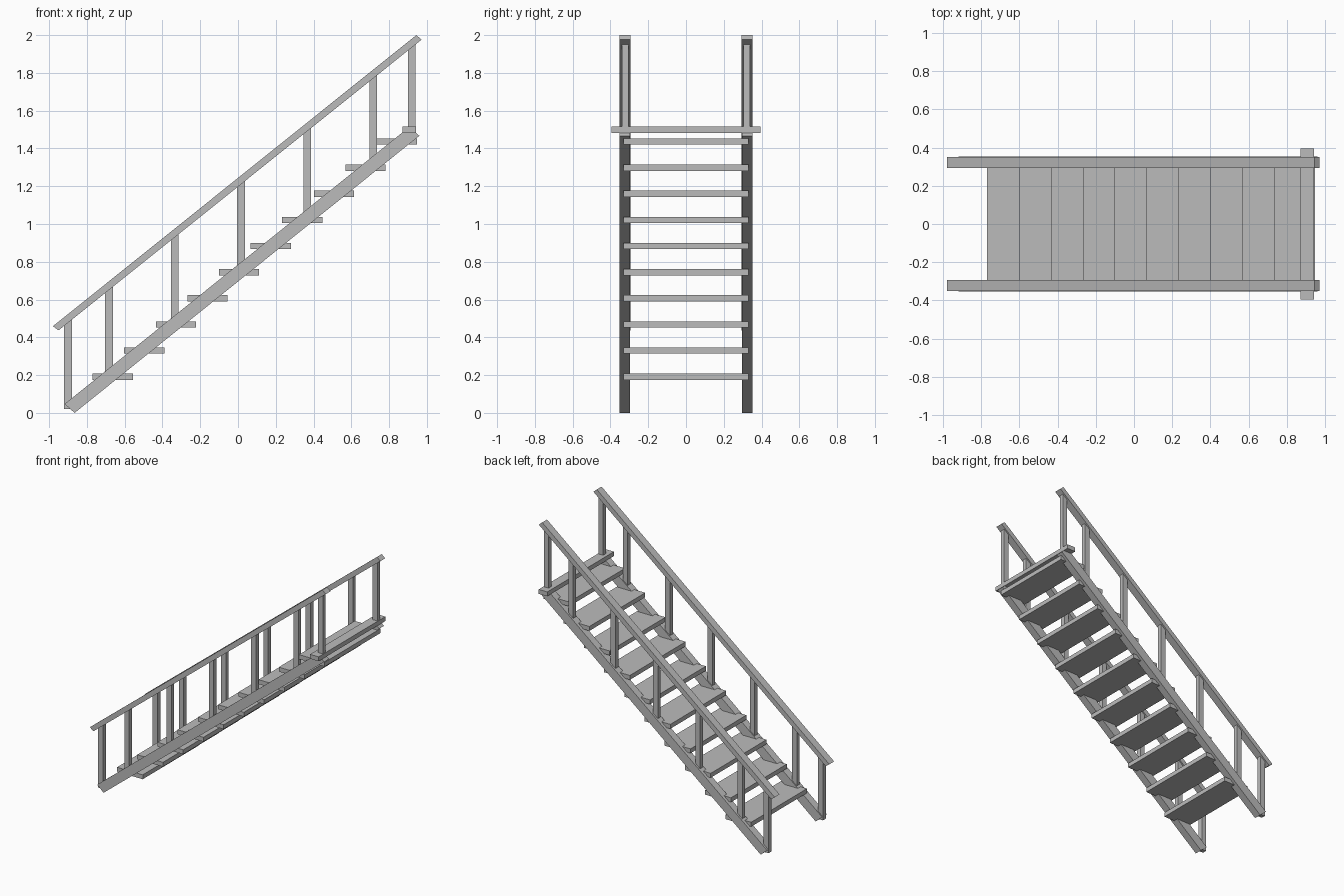
import bpy
import bmesh

cube = bpy.data.objects.get("Cube")
if cube:
    bpy.data.objects.remove(cube, do_unlink=True)

grey = bpy.data.materials.new("plain grey")
grey.use_nodes = True
GREY = (0.5, 0.5, 0.5, 1)
grey.diffuse_color = GREY
grey.node_tree.nodes["Principled BSDF"].inputs["Base Color"].default_value = GREY


def prism(name, profile, y0, y1):
    """Extrude a side profile of (x, z) points from y0 to y1."""
    bm = bmesh.new()
    face = bm.faces.new([bm.verts.new((x, y0, z)) for x, z in profile])
    ext = bmesh.ops.extrude_face_region(bm, geom=[face])
    verts = [v for v in ext["geom"] if isinstance(v, bmesh.types.BMVert)]
    bmesh.ops.translate(bm, verts=verts, vec=(0, y1 - y0, 0))
    bmesh.ops.recalc_face_normals(bm, faces=bm.faces)
    mesh = bpy.data.meshes.new(name)
    bm.to_mesh(mesh)
    bm.free()
    mesh.materials.append(grey)
    obj = bpy.data.objects.new(name, mesh)
    bpy.context.collection.objects.link(obj)
    return obj


def box(name, x0, x1, y0, y1, z0, z1):
    return prism(name, [(x0, z0), (x1, z0), (x1, z1), (x0, z1)], y0, y1)


SLOPE = 0.802


def stringer_z(x):
    return 0.02 + SLOPE * (x + 0.9)


def rail_z(x):
    return 0.448 + SLOPE * (x + 0.965)


# Treads
for i in range(10):
    x, z = -0.77 + i * 0.1673, 0.175 + i * 0.1383
    box(f"tread_{i + 1}", x, x + 0.213, -0.33, 0.33, z, z + 0.033)

# Cross bar at the top landing
box("top_cross_bar", 0.872, 0.943, -0.394, 0.394, 1.483, 1.516)

post_starts = [-0.92, -0.703, -0.354, -0.004, 0.346, 0.696, 0.899]
for side, s in (("right", -1), ("left", 1)):
    # Sloping stringer and handrail
    prism(f"{side}_stringer", [(-0.865, 0.0), (0.96, 1.467), (0.907, 1.514), (-0.918, 0.047)],
          s * 0.297, s * 0.353)
    prism(f"{side}_handrail", [(-0.95, 0.437), (0.972, 1.976), (0.944, 2.0), (-0.98, 0.459)],
          s * 0.294, s * 0.351)
    # Upright posts, cut to the slope where they meet the rail and stringer
    for i, x in enumerate(post_starts):
        a, b = x, x + 0.04
        if i == 0:
            low = [(a, 0.02), (b, 0.02)]
        elif i == len(post_starts) - 1:
            low = [(a, 1.5), (b, 1.5)]
        else:
            low = [(a, stringer_z(a)), (b, stringer_z(b))]
        prism(f"{side}_post_{i + 1}", low + [(b, rail_z(b)), (a, rail_z(a))],
              s * 0.305, s * 0.339)
